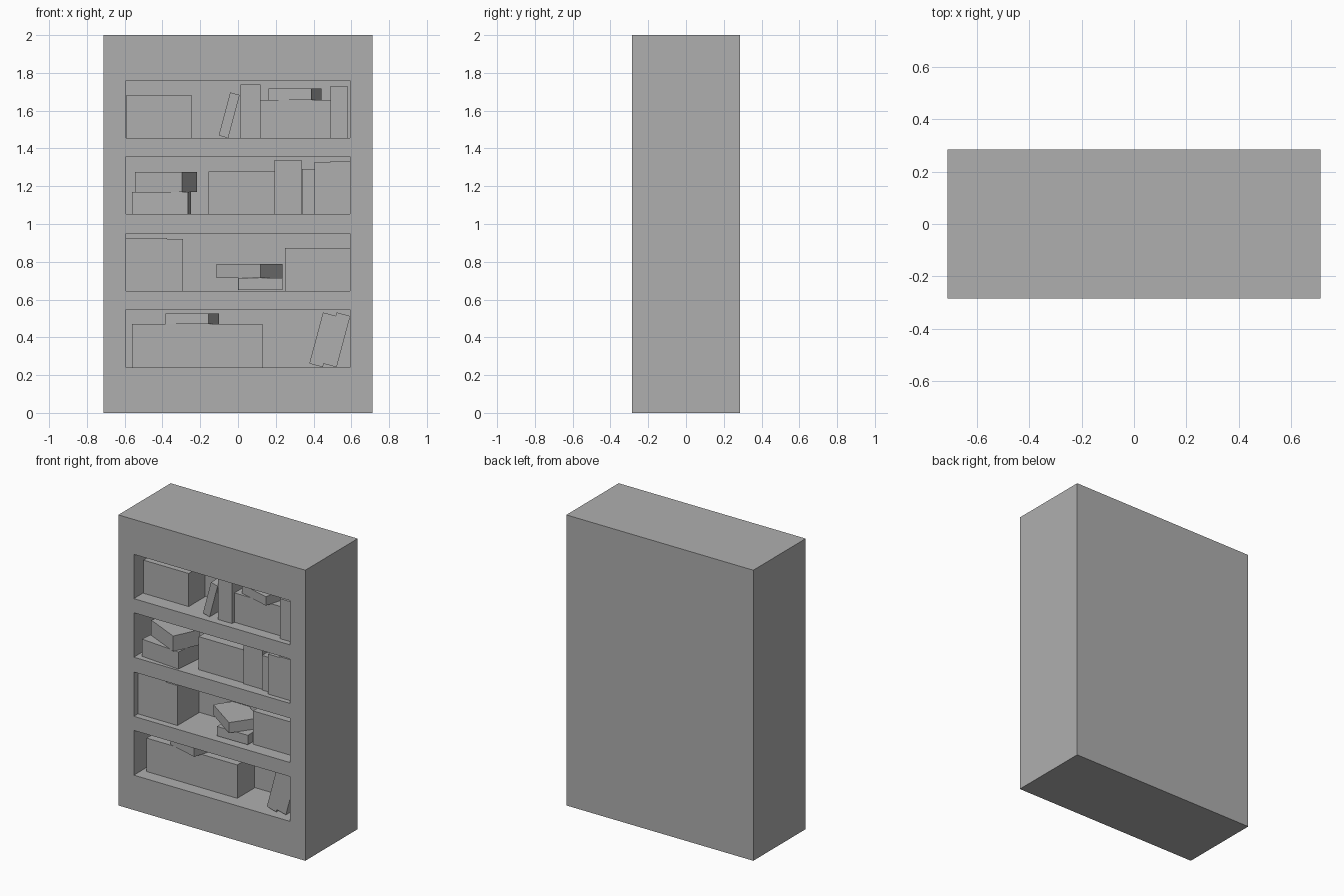
import bpy, bmesh, math
from mathutils import Matrix, Vector

if "Cube" in bpy.data.objects:
    bpy.data.objects.remove(bpy.data.objects["Cube"])

FRONT, DEPTH = -0.285, 0.283          # front plane, recess depth
LEFT, RIGHT = -0.594, 0.594
SHELVES = [(0.24, 0.548), (0.645, 0.95), (1.052, 1.358), (1.455, 1.76)]

grey = bpy.data.materials.new("dark_grey")
grey.diffuse_color = (0.43, 0.43, 0.43, 1)
grey.use_nodes = True
grey.node_tree.nodes["Principled BSDF"].inputs["Base Color"].default_value = grey.diffuse_color


def finish(bm, name):
    bmesh.ops.recalc_face_normals(bm, faces=bm.faces)
    me = bpy.data.meshes.new(name)
    bm.to_mesh(me)
    bm.free()
    me.materials.append(grey)
    ob = bpy.data.objects.new(name, me)
    bpy.context.collection.objects.link(ob)
    return ob


def box(name, origin, size, rot=Matrix()):
    """Box with its lower front corner on origin; size may be negative."""
    bm = bmesh.new()
    bmesh.ops.create_cube(bm, size=1)
    for v in bm.verts:
        p = Vector([(c + 0.5) * s for c, s in zip(v.co, size)])
        v.co = Vector(origin) + rot @ p
    return finish(bm, name)


# Case: solid block with four recessed shelf openings
bm = bmesh.new()
bmesh.ops.create_cube(bm, size=1)
for v in bm.verts:
    v.co = (v.co.x * 1.424, v.co.y * 0.57, (v.co.z + 0.5) * 2)
cuts = [((x, 0, 0), (1, 0, 0)) for x in (LEFT, RIGHT)]
cuts += [((0, 0, z), (0, 0, 1)) for pair in SHELVES for z in pair]
for co, no in cuts:
    bmesh.ops.bisect_plane(bm, geom=bm.verts[:] + bm.edges[:] + bm.faces[:],
                           plane_co=co, plane_no=no)
openings = []
for f in bm.faces:
    c = f.calc_center_median()
    if abs(c.y - FRONT) < 1e-4 and LEFT < c.x < RIGHT and any(a < c.z < b for a, b in SHELVES):
        openings.append(f)
for f in bmesh.ops.extrude_discrete_faces(bm, faces=openings)["faces"]:
    bmesh.ops.translate(bm, verts=f.verts[:], vec=(0, DEPTH, 0))
finish(bm, "bookcase")

# Upright books and book rows: shelf, left, right, top, setback from front
UPRIGHT = [
    (3, -0.59, -0.246, 1.683, 0.10), (3, 0.013, 0.12, 1.738, 0.05),
    (3, 0.12, 0.49, 1.657, 0.075), (3, 0.49, 0.581, 1.73, 0.04),
    (2, -0.157, 0.192, 1.279, 0.082), (2, 0.192, 0.337, 1.338, 0.072),
    (2, 0.339, 0.404, 1.29, 0.062), (2, 0.404, 0.49, 1.327, 0.035),
    (2, 0.49, 0.593, 1.333, 0.035),
    (1, -0.592, -0.376, 0.925, 0.045), (1, -0.376, -0.292, 0.92, 0.045),
    (1, 0.25, 0.593, 0.874, 0.09),
    (0, -0.56, 0.131, 0.47, 0.09),
]
for i, (s, x0, x1, top, d) in enumerate(UPRIGHT):
    z = SHELVES[s][0]
    box(f"book_row_{i + 1}", (x0, FRONT + d, z), (x1 - x0, DEPTH - d - 0.003, top - z))

# Flat books turned on the shelf: nearest corner x, setback, z, top, width, depth, turn
FLAT = [
    (0.388, 0.033, 1.657, 1.718, 0.237, 0.20, -16),
    (-0.265, 0.015, 1.052, 1.17, 0.297, 0.20, -5),
    (-0.297, 0.004, 1.17, 1.275, 0.275, 0.19, -25),
    (0.236, 0.055, 0.65, 0.715, 0.234, 0.20, 0.5),
    (0.12, 0.015, 0.715, 0.787, 0.286, 0.20, -35),
    (-0.157, 0.033, 0.47, 0.527, 0.237, 0.20, -16),
]
for i, (x, d, z, top, w, dep, a) in enumerate(FLAT):
    box(f"flat_book_{i + 1}", (x, FRONT + d, z), (-w, dep, top - z),
        Matrix.Rotation(math.radians(a), 4, 'Z'))

# Leaning books: lower right corner x, z, thickness, height, setback
LEANING = [(-0.052, 1.455, 0.052, 0.236, 0.05),
           (0.449, 0.242, 0.074, 0.28, 0.06),
           (0.522, 0.242, 0.075, 0.28, 0.06)]
for i, (x, z, t, h, d) in enumerate(LEANING):
    box(f"leaning_book_{i + 1}", (x, FRONT + d, z), (-t, DEPTH - d - 0.003, h),
        Matrix.Rotation(math.radians(15), 4, 'Y'))
